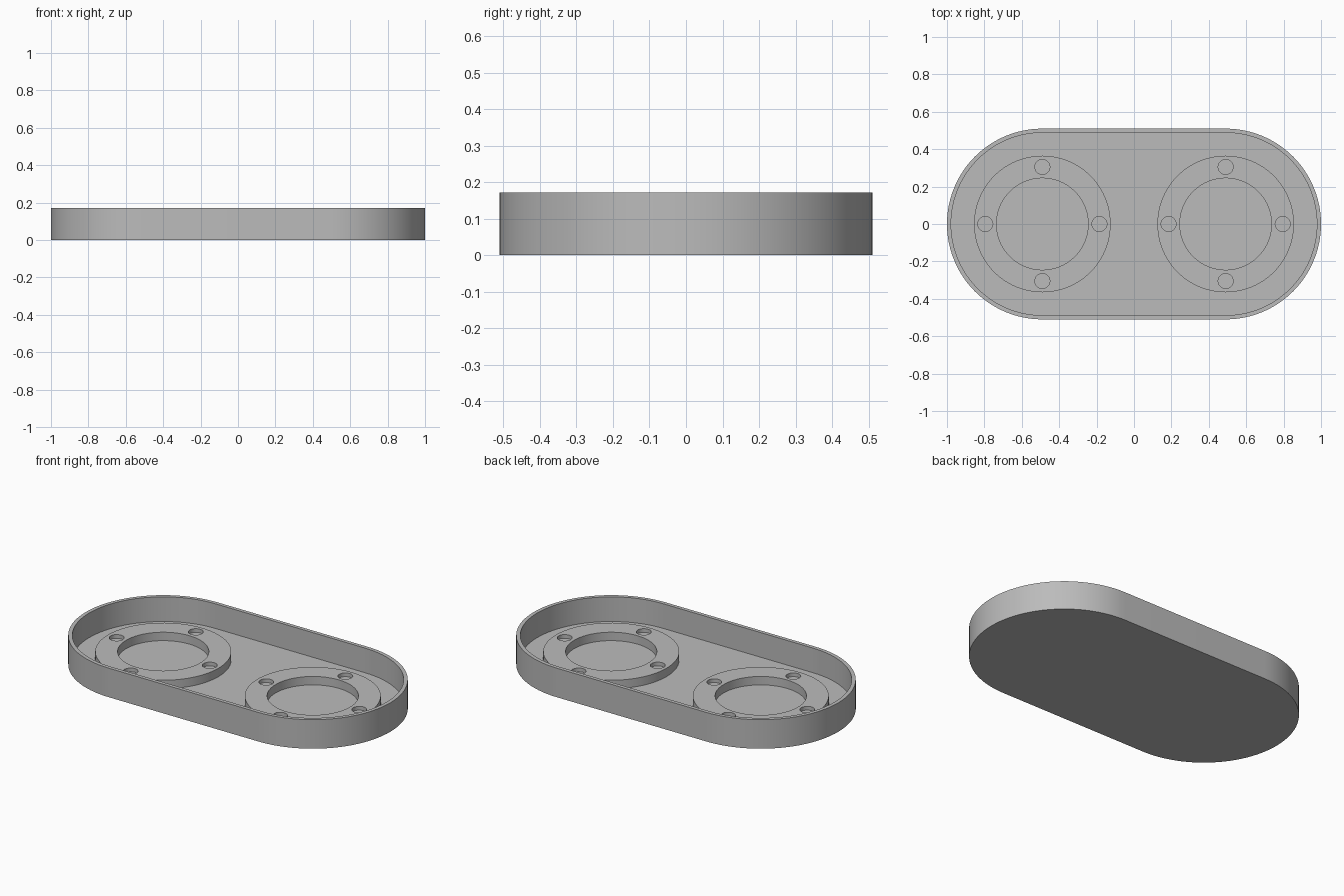
import bpy, bmesh
from math import sin, cos, pi

cube = bpy.data.objects.get("Cube")
if cube:
    bpy.data.objects.remove(cube, do_unlink=True)

# Main dimensions
CENTRE = 0.49
OUTER, WALL = 0.51, 0.022
HEIGHT, FLOOR, RING_TOP = 0.172, 0.026, 0.076
SEGMENTS = 96

grey = bpy.data.materials.new("plain grey")
grey.use_nodes = True
colour = (0.5, 0.5, 0.5, 1)
grey.diffuse_color = colour
grey.node_tree.nodes["Principled BSDF"].inputs["Base Color"].default_value = colour


def outline(radius, spread, count):
    """Circle, or a slot shape when its two halves are spread apart along x."""
    points = []
    for side, start in ((1, -pi / 2), (-1, pi / 2)):
        for i in range(count // 2 + 1):
            if spread == 0 and i == count // 2:
                continue
            a = start + 2 * pi * i / count
            points.append((side * spread + radius * cos(a), radius * sin(a)))
    return points


def loft(name, sections, spread=0, location=(0, 0, 0), count=SEGMENTS, closed=False):
    """Walls through (radius, z) sections, capped or closed into a ring."""
    bm = bmesh.new()
    loops = [[bm.verts.new((x, y, z)) for x, y in outline(r, spread, count)]
             for r, z in sections]
    pairs = list(zip(loops, loops[1:]))
    if closed:
        pairs.append((loops[-1], loops[0]))
    else:
        bm.faces.new(loops[0])
        bm.faces.new(loops[-1])
    for low, high in pairs:
        n = len(low)
        for i in range(n):
            j = (i + 1) % n
            bm.faces.new((low[i], low[j], high[j], high[i]))
    bmesh.ops.recalc_face_normals(bm, faces=bm.faces)
    mesh = bpy.data.meshes.new(name)
    bm.to_mesh(mesh)
    bm.free()
    mesh.materials.append(grey)
    obj = bpy.data.objects.new(name, mesh)
    obj.location = location
    bpy.context.collection.objects.link(obj)
    return obj


def select(obj):
    bpy.ops.object.select_all(action='DESELECT')
    obj.select_set(True)
    bpy.context.view_layer.objects.active = obj


def finish(obj):
    select(obj)
    bpy.ops.object.shade_smooth_by_angle(angle=pi / 6)


# Slot-shaped tray with a thin rim and a closed floor
tray = loft("tray", [(OUTER, 0), (OUTER, HEIGHT), (OUTER - WALL, HEIGHT),
                     (OUTER - WALL, FLOOR)], spread=CENTRE)
finish(tray)

# Two raised mounting rings, each with four blind screw holes
for label, side in (("left", 1), ("right", -1)):
    x = side * CENTRE
    ring = loft(label + "_mounting_ring",
                [(0.365, FLOOR - 0.005), (0.365, RING_TOP),
                 (0.245, RING_TOP), (0.245, FLOOR - 0.005)],
                location=(x, 0, 0), closed=True)
    for k in range(4):
        a = k * pi / 2
        drill = loft("screw_hole_cutter", [(0.04, RING_TOP - 0.022), (0.04, RING_TOP + 0.05)],
                     location=(x + 0.305 * cos(a), 0.305 * sin(a), 0), count=32)
        drill.hide_render = True
        cut = ring.modifiers.new("screw hole", 'BOOLEAN')
        cut.operation, cut.solver, cut.object = 'DIFFERENCE', 'EXACT', drill
        select(ring)
        bpy.ops.object.modifier_apply(modifier=cut.name)
        bpy.data.objects.remove(drill, do_unlink=True)
    finish(ring)
